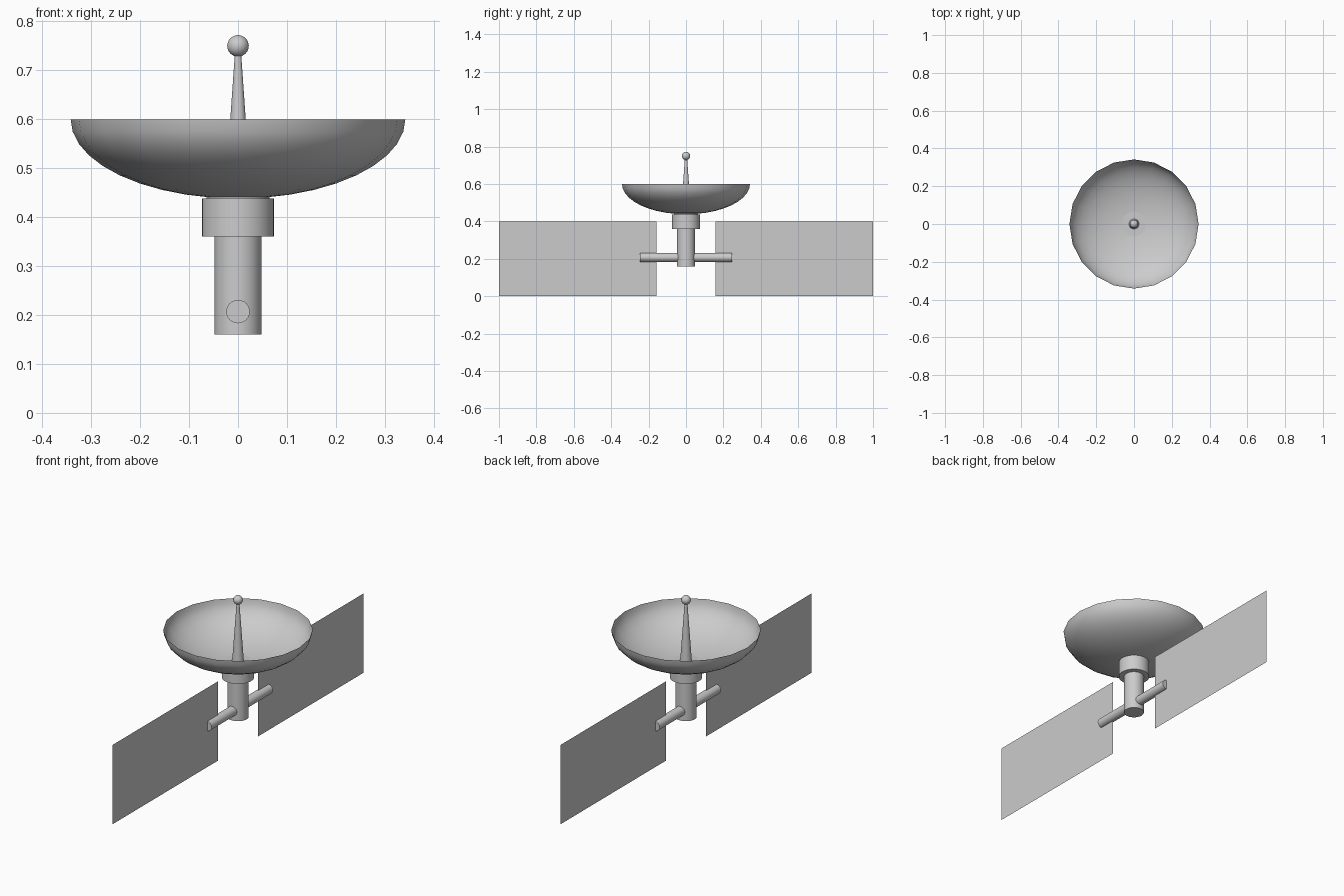
import bpy, bmesh, math

cube = bpy.data.objects.get("Cube")
if cube:
    bpy.data.objects.remove(cube, do_unlink=True)

grey = bpy.data.materials.new("light_grey")
grey.use_nodes = True
grey.diffuse_color = (0.6, 0.6, 0.6, 1)
grey.node_tree.nodes["Principled BSDF"].inputs["Base Color"].default_value = grey.diffuse_color


def finish(name, smooth=True):
    ob = bpy.context.object
    ob.name = name
    ob.data.materials.append(grey)
    if smooth:
        bpy.ops.object.shade_smooth_by_angle(angle=math.radians(35))
    return ob


def tube(name, r1, r2, z0, z1, sides=32):
    bpy.ops.mesh.primitive_cone_add(vertices=sides, radius1=r1, radius2=r2,
                                    depth=z1 - z0, location=(0, 0, (z0 + z1) / 2))
    return finish(name)


# Open bowl: lower half of a flattened sphere
bpy.ops.mesh.primitive_uv_sphere_add(segments=20, ring_count=20, radius=1)
dish = finish("dish")
bm = bmesh.new()
bm.from_mesh(dish.data)
bmesh.ops.delete(bm, geom=[v for v in bm.verts if v.co.z > 0.01], context='VERTS')
for v in bm.verts:
    v.co = (v.co.x * 0.342, v.co.y * 0.342, v.co.z * 0.162 + 0.6)
bm.to_mesh(dish.data)
bm.free()

# Feed antenna
tube("antenna", 0.027, 0.006, 0.44, 0.74)
bpy.ops.mesh.primitive_uv_sphere_add(segments=24, ring_count=16, radius=0.022,
                                     location=(0, 0, 0.75))
finish("antenna_ball")

# Body
tube("collar", 0.074, 0.074, 0.36, 0.438)
tube("neck", 0.064, 0.064, 0.43, 0.443)
tube("body", 0.048, 0.048, 0.16, 0.4)

# Cross arm
bpy.ops.mesh.primitive_cylinder_add(vertices=24, radius=0.024, depth=0.49,
                                    location=(0, 0, 0.207), rotation=(math.pi / 2, 0, 0))
finish("cross_arm")

# Thin solar panels on the arm ends
for name, side in (("front_panel", -1), ("back_panel", 1)):
    bpy.ops.mesh.primitive_plane_add(size=1, location=(0, side * 0.579, 0.2),
                                     rotation=(0, math.pi / 2, 0))
    bpy.context.object.scale = (0.4, 0.842, 1)
    finish(name, smooth=False)
